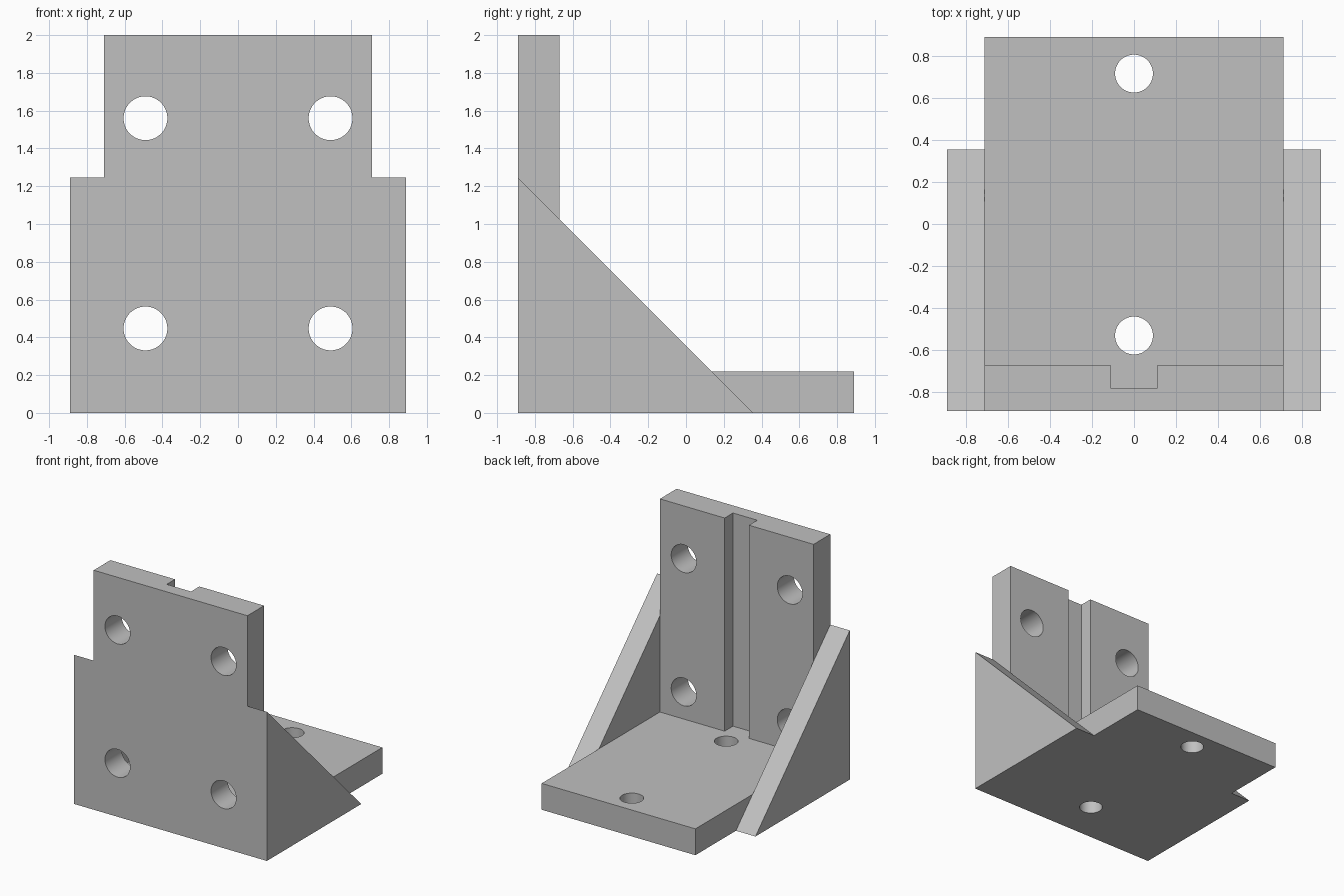
import bpy
import bmesh
from math import radians
from mathutils import Matrix, Vector

cube = bpy.data.objects.get("Cube")
if cube:
    bpy.data.objects.remove(cube, do_unlink=True)

HALF = 0.89        # half of the overall width and depth
INNER = 0.71       # half width of the plates
THICK = 0.22       # plate thickness
HEIGHT = 2.0
PLATE_BACK = -HALF + THICK

grey = bpy.data.materials.new("plain_grey")
grey.use_nodes = True
colour = (0.53, 0.53, 0.53, 1)
grey.diffuse_color = colour
grey.node_tree.nodes["Principled BSDF"].inputs["Base Color"].default_value = colour


def finish(name, bm):
    bmesh.ops.recalc_face_normals(bm, faces=bm.faces)
    mesh = bpy.data.meshes.new(name)
    bm.to_mesh(mesh)
    bm.free()
    mesh.materials.append(grey)
    obj = bpy.data.objects.new(name, mesh)
    bpy.context.collection.objects.link(obj)
    return obj


def side_prism(name, profile, x0, x1):
    """Extrude a (y, z) profile from x0 to x1."""
    bm = bmesh.new()
    face = bm.faces.new([bm.verts.new((x0, y, z)) for y, z in profile])
    new = bmesh.ops.extrude_face_region(bm, geom=[face])["geom"]
    verts = [v for v in new if isinstance(v, bmesh.types.BMVert)]
    bmesh.ops.translate(bm, verts=verts, vec=(x1 - x0, 0, 0))
    return finish(name, bm)


def drill(name, centre, radius, axis):
    """Cylinder cutter along the Y or Z axis."""
    turn = Matrix.Rotation(radians(90), 4, "X") if axis == "Y" else Matrix()
    bm = bmesh.new()
    bmesh.ops.create_cone(bm, cap_ends=True, segments=64, radius1=radius,
                          radius2=radius, depth=THICK * 2,
                          matrix=Matrix.Translation(Vector(centre)) @ turn)
    return finish(name, bm)


def combine(target, tool, operation):
    mod = target.modifiers.new(tool.name, "BOOLEAN")
    mod.object = tool
    mod.operation = operation
    mod.solver = "EXACT"
    bpy.context.view_layer.objects.active = target
    bpy.ops.object.modifier_apply(modifier=mod.name)
    bpy.data.objects.remove(tool, do_unlink=True)


# Upright plate and base as one L-shaped body
bracket = side_prism("angle_bracket", [
    (-HALF, 0), (HALF, 0), (HALF, THICK), (PLATE_BACK, THICK),
    (PLATE_BACK, HEIGHT), (-HALF, HEIGHT)], -INNER, INNER)

# Triangular gussets on both sides
for side, word in ((1, "left"), (-1, "right")):
    gusset = side_prism(word + "_gusset",
                        [(-HALF, 0), (0.355, 0), (-HALF, 1.245)],
                        side * INNER, side * HALF)
    combine(bracket, gusset, "UNION")

# Vertical groove down the inner face of the upright plate
groove = side_prism("groove_cutter", [
    (-0.78, THICK), (-0.6, THICK), (-0.6, HEIGHT + 0.1), (-0.78, HEIGHT + 0.1)],
    -0.112, 0.112)
combine(bracket, groove, "DIFFERENCE")

# Four holes through the upright plate
for x in (-0.49, 0.49):
    for z in (0.447, 1.56):
        combine(bracket, drill("plate_hole", (x, -HALF + THICK / 2, z), 0.116, "Y"),
                "DIFFERENCE")

# Two holes through the base
for y in (-0.53, 0.715):
    combine(bracket, drill("base_hole", (0, y, THICK / 2), 0.09, "Z"), "DIFFERENCE")

# Smooth hole walls, crisp edges elsewhere
bpy.ops.object.select_all(action="DESELECT")
bracket.select_set(True)
bpy.context.view_layer.objects.active = bracket
bpy.ops.object.shade_smooth_by_angle(angle=radians(30))
